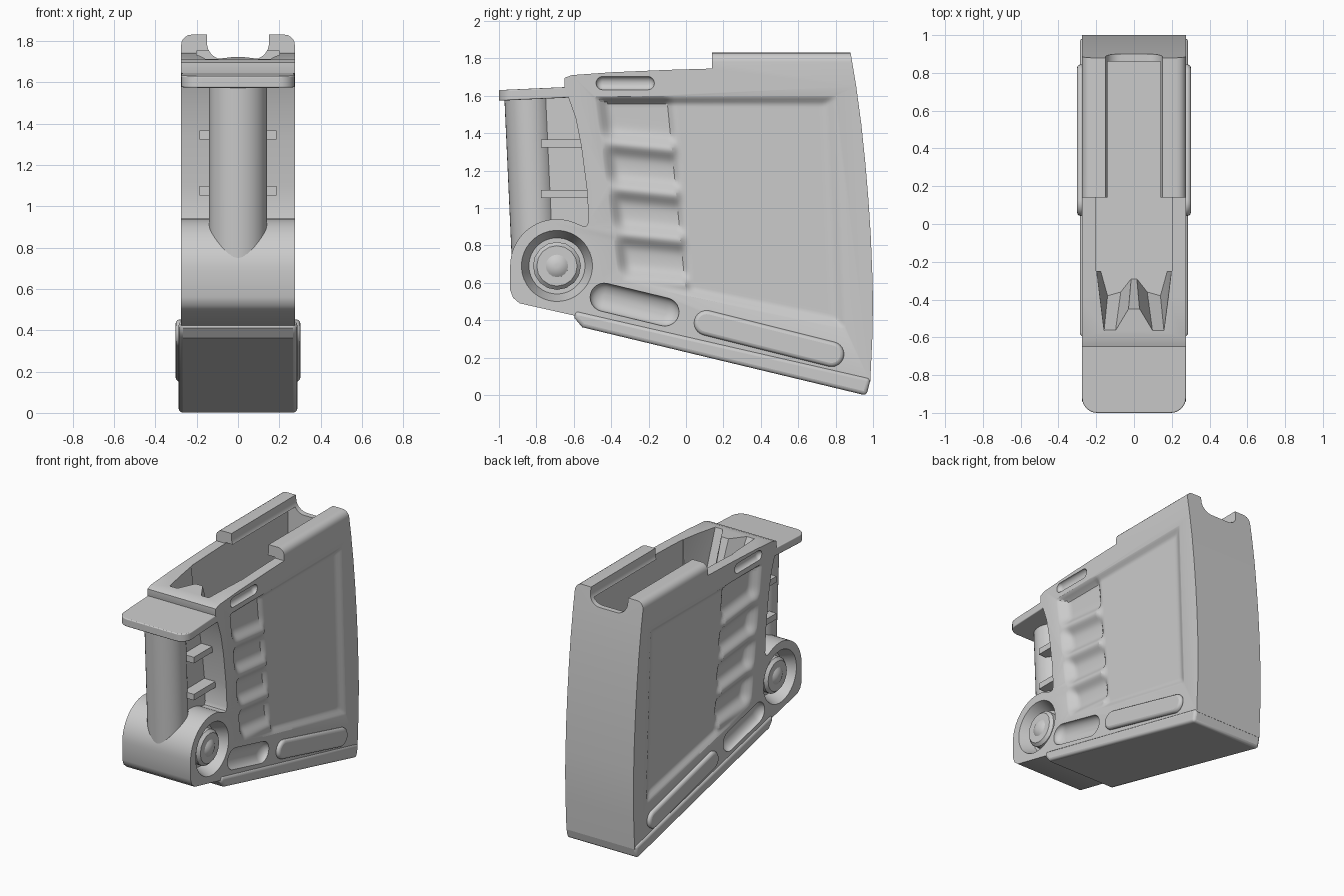
import bpy, bmesh, math
from mathutils import Vector

if "Cube" in bpy.data.objects:
    bpy.data.objects.remove(bpy.data.objects["Cube"])

W = 0.275  # half width of the body


def loft(name, rings, bevel=0.0):
    """Closed solid through equal-length rings of 3D points."""
    bm = bmesh.new()
    vs = [[bm.verts.new(p) for p in r] for r in rings]
    n = len(vs[0])
    for a, b in zip(vs, vs[1:]):
        for i in range(n):
            bm.faces.new((a[i], a[(i + 1) % n], b[(i + 1) % n], b[i]))
    bm.faces.new(vs[0])
    bm.faces.new(vs[-1])
    bmesh.ops.recalc_face_normals(bm, faces=bm.faces)
    me = bpy.data.meshes.new(name)
    bm.to_mesh(me)
    bm.free()
    ob = bpy.data.objects.new(name, me)
    bpy.context.collection.objects.link(ob)
    if bevel:
        m = ob.modifiers.new("soft_edges", 'BEVEL')
        m.width, m.segments, m.limit_method = bevel, 3, 'ANGLE'
        m.angle_limit = math.radians(40)
    return ob


def prism(name, pts, x0, x1, bevel=0.0):
    return loft(name, [[(x, y, z) for y, z in pts] for x in (x0, x1)], bevel)


def arc(cy, cz, r, a0, a1, n):
    return [(cy + r * math.cos(math.radians(a0 + (a1 - a0) * i / n)),
             cz + r * math.sin(math.radians(a0 + (a1 - a0) * i / n))) for i in range(n + 1)]


def stadium(a, b, r, n=12):
    t = math.degrees(math.atan2(b[1] - a[1], b[0] - a[0]))
    return arc(*a, r, t + 90, t + 270, n) + arc(*b, r, t - 90, t + 90, n)


def discs(name, steps, cy, cz, side, n):
    return loft(name, [[(side * x, y, z) for y, z in arc(cy, cz, r, 22.5, 382.5, n)[:-1]]
                       for r, x in steps])


def smooth(t):
    t = max(0.0, min(1.0, t))
    return t * t * (3 - 2 * t)


def cut(target, cutter):
    m = target.modifiers.new("cut", 'BOOLEAN')
    m.operation, m.solver, m.object = 'DIFFERENCE', 'EXACT', cutter
    bpy.context.view_layer.objects.active = target
    bpy.ops.object.modifier_apply(modifier=m.name)
    bpy.data.objects.remove(cutter)


# Body side profile, including the round front lug
profile = [(-0.65, 1.645), (-0.65, 1.695), (-0.61, 1.71), (-0.4, 1.725), (-0.1, 1.738), (0.14, 1.745),
           (0.14, 1.83), (0.88, 1.83), (0.91, 1.65), (0.937, 1.45), (0.958, 1.25), (0.975, 1.05),
           (0.988, 0.85), (0.996, 0.65), (1.0, 0.5), (0.996, 0.3), (0.985, 0.07), (-0.6, 0.425),
           (-0.89, 0.49), (-0.925, 0.52), (-0.94, 0.56)]
profile += arc(-0.69, 0.69, 0.25, 180, 62, 20)
profile += [(-0.55, 0.902), (-0.53, 0.905), (-0.52, 0.93), (-0.53, 1.1), (-0.56, 1.33), (-0.59, 1.48), (-0.625, 1.58)]
body = prism("magazine_body", profile, -W, W)

# Rounded outer edges of the feed lips
bm = bmesh.new()
bm.from_mesh(body.data)
lip = [e for e in bm.edges if all(v.co.z > 1.82 for v in e.verts)
       and e.verts[0].co.x == e.verts[1].co.x]
bmesh.ops.bevel(bm, geom=lip, offset=0.05, segments=5, profile=0.5, affect='EDGES')
bm.to_mesh(body.data)
bm.free()

# Inner cavity below the lips
cut(body, loft("cavity", [[(x, y, z) for x, y in ((-.2, -.25), (.2, -.25), (.2, .86), (-.2, .86))]
                          for z in (1.3, 1.752)]))

# Front mouth with the twin feed ramps
def mirrored(half, z):
    return [(x, y, z) for x, y in half] + [(-x, y, z) for x, y in reversed(half)]

cut(body, loft("mouth", [
    mirrored([(.199, .135), (.19, -.2), (.14, -.38), (.07, -.36), (.015, -.29)], 1.301),
    mirrored([(.199, .135), (.195, -.28), (.16, -.58), (.10, -.58), (.03, -.46)], 1.75),
    mirrored([(.199, .135), (.195, -.28), (.16, -.58), (.10, -.58), (.03, -.46)], 1.9)]))

# Round-bottomed opening between the lips and through the rear wall
notch = [(-0.15, 1.9)] + arc(-0.07, 1.79, 0.08, 180, 270, 8) + arc(0.07, 1.79, 0.08, 270, 360, 8) + [(0.15, 1.9)]
cut(body, loft("notch", [[(x, y, z) for x, z in notch] for y in (0.13, 1.1)]))


# Sunken side panel with wavy grip grooves
def panel_cutter(side):
    c = [Vector(p) for p in ((-0.37, 0.60), (0.87, 0.33), (0.82, 1.61), (-0.50, 1.60))]
    nu, nv = 70, 90
    bm = bmesh.new()
    grid = []
    for j in range(nv + 1):
        row, v = [], j / nv
        for i in range(nu + 1):
            u = i / nu
            p = c[0].lerp(c[1], u).lerp(c[3].lerp(c[2], u), v)
            edge = min(smooth(u / 0.07), smooth((1 - u) / 0.07), smooth(v / 0.06), smooth((1 - v) / 0.05))
            grip = smooth((0.325 - u) / 0.025)
            ridge = max(math.exp(-((p.y - z0 + 0.1 * (p.x + 0.25)) / 0.05) ** 2) for z0 in (1.33, 1.09, 0.85, 0.61))
            d = 0.032 + grip * (0.024 - 0.045 * ridge)
            row.append(bm.verts.new((side * (W + 0.003 - d * edge), p.x, p.y)))
        grid.append(row)
    for a, b in zip(grid, grid[1:]):
        for i in range(nu):
            bm.faces.new((a[i], a[i + 1], b[i + 1], b[i]))
    rim = [e for e in bm.edges if e.is_boundary]
    new = bmesh.ops.extrude_edge_only(bm, edges=rim)["geom"]
    for g in new:
        if isinstance(g, bmesh.types.BMVert):
            g.co.x = side * 0.4
    bmesh.ops.holes_fill(bm, edges=[e for e in bm.edges if e.is_boundary])
    bmesh.ops.recalc_face_normals(bm, faces=bm.faces)
    me = bpy.data.meshes.new("panel")
    bm.to_mesh(me)
    bm.free()
    ob = bpy.data.objects.new("panel", me)
    bpy.context.collection.objects.link(ob)
    return ob


def scoop(a, b, r, depth, side):
    """Soft-bottomed slot cutter."""
    rings = []
    for k in range(8):
        t = math.radians(k * 11.5)
        rings.append([(side * (W + 0.001 - depth * math.sin(t)), y, z)
                      for y, z in stadium(a, b, r * math.cos(t))])
    rings.insert(0, [(side * 0.35, y, z) for y, z in stadium(a, b, r)])
    return loft("scoop", rings)


objs = [body]
for side, tag in ((1, "right"), (-1, "left")):
    cut(body, panel_cutter(side))
    cut(body, scoop((-0.437, 0.522), (-0.113, 0.444), 0.076, 0.05, side))
    cut(body, scoop((-0.445, 1.667), (-0.205, 1.667), 0.036, 0.03, side))
    cut(body, discs("bore", [(0.19, 0.3), (0.19, W), (0.15, 0.18)], -0.69, 0.69, side, 40))
    # Bolt head in the lug
    objs.append(discs("bolt_" + tag, [(0.128, 0.17), (0.128, 0.235), (0.108, 0.255), (0.06, 0.255),
                                      (0.05, 0.262), (0.03, 0.272), (0.01, 0.274)], -0.69, 0.69, side, 16))
    # Raised long bar above the floor plate
    objs.append(prism("side_bar_" + tag, stadium((0.11, 0.385), (0.778, 0.218), 0.067),
                      side * 0.26, side * 0.302, 0.02))

# Floor plate
objs.append(prism("floor_plate", [(-0.595, 0.45), (-0.595, 0.41), (-0.555, 0.362), (0.965, -0.003), (0.988, 0.088)],
                  -0.287, 0.287, 0.02))

# Front column, its web and cross ribs
top, bottom = Vector((0, -0.842, 1.61)), Vector((0, -0.800, 0.69))
column = loft("front_column", [[(0.14 * math.cos(a), c.y + 0.13 * math.sin(a), c.z)
                                for a in (i * math.tau / 40 for i in range(40))] for c in (bottom, top)])
objs.append(column)
objs.append(prism("column_web", [(-0.82, 1.6), (-0.78, 0.8), (-0.5, 0.88), (-0.5, 1.1), (-0.58, 1.6)], -0.1, 0.1))
for z, back in ((1.345, -0.53), (1.075, -0.5)):
    objs.append(prism("column_rib", [(-0.775, z - 0.022), (back, z - 0.022), (back, z + 0.022), (-0.775, z + 0.022)],
                      -0.187, 0.187))

# Top flange with rounded front corners
plan = arc(-W + 0.08, -0.92, 0.08, 180, 270, 6) + arc(W - 0.08, -0.92, 0.08, 270, 360, 6) + [(W, -0.61), (-W, -0.61)]
objs.append(loft("top_flange", [[(x, y, z + 0.045 * (y + 1)) for x, y in plan] for z in (1.573, 1.63)], 0.006))

# Smooth shading with crisp edges
for o in bpy.data.objects:
    o.select_set(o in objs)
bpy.context.view_layer.objects.active = body
bpy.ops.object.shade_smooth_by_angle(angle=math.radians(30))
